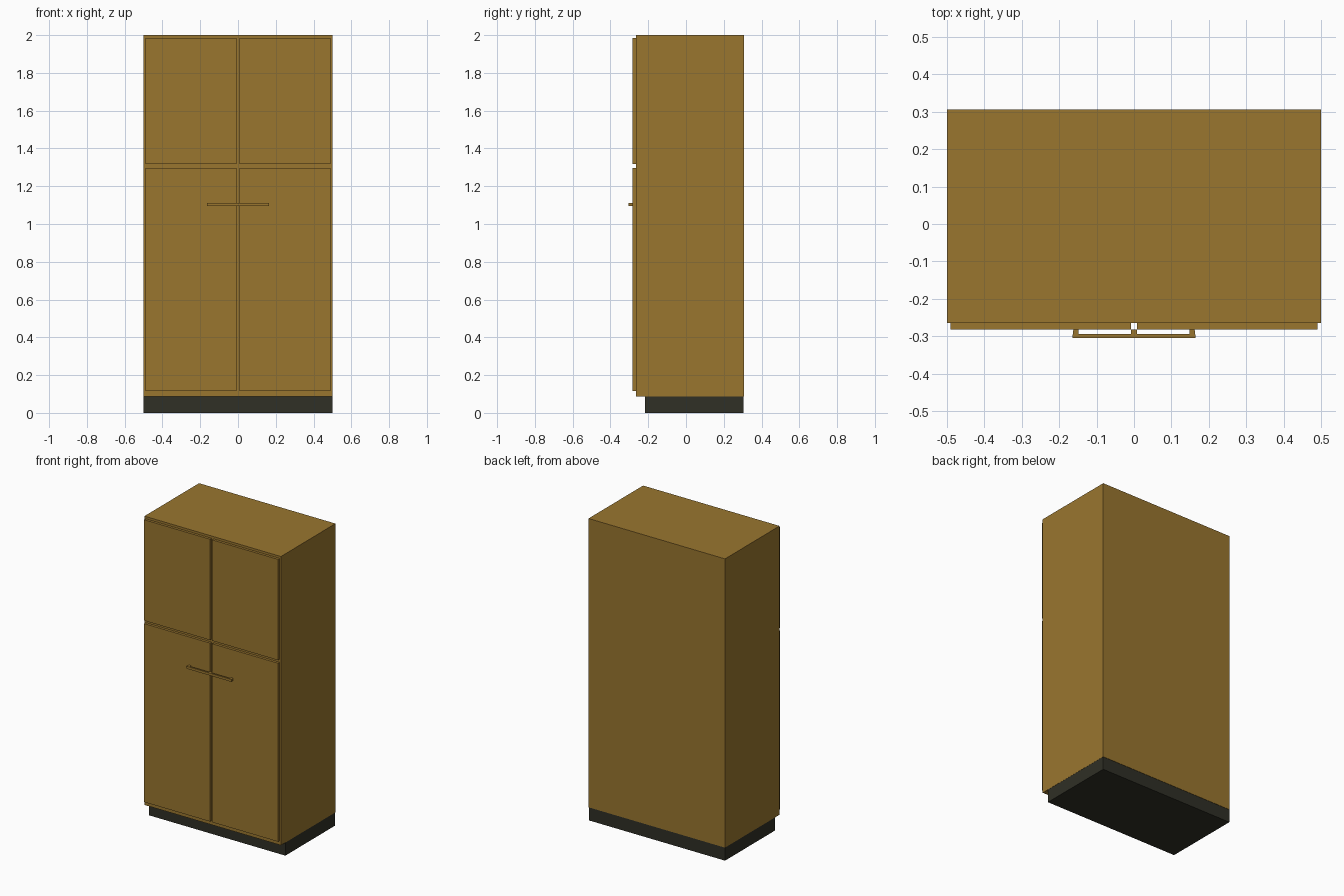
import bpy, bmesh

if "Cube" in bpy.data.objects:
    bpy.data.objects.remove(bpy.data.objects["Cube"])


def material(name, rgb):
    m = bpy.data.materials.new(name)
    m.diffuse_color = (*rgb, 1)
    m.use_nodes = True
    m.node_tree.nodes["Principled BSDF"].inputs["Base Color"].default_value = m.diffuse_color
    return m


wood = material("warm brown wood", (0.32, 0.18, 0.028))
dark = material("dark plinth", (0.029, 0.029, 0.019))


def finish(name, bm, mat):
    bmesh.ops.recalc_face_normals(bm, faces=bm.faces)
    me = bpy.data.meshes.new(name)
    bm.to_mesh(me)
    bm.free()
    me.materials.append(mat)
    ob = bpy.data.objects.new(name, me)
    bpy.context.collection.objects.link(ob)
    return ob


def box(name, x, y, z, mat):
    bm = bmesh.new()
    bmesh.ops.create_cube(bm, size=1)
    for v in bm.verts:
        v.co = [a + (b - a) * (c + 0.5) for (a, b), c in zip((x, y, z), v.co)]
    return finish(name, bm, mat)


def prism(name, outline, z0, z1, mat):
    bm = bmesh.new()
    f = bm.faces.new([bm.verts.new((x, y, z0)) for x, y in outline])
    r = bmesh.ops.extrude_face_region(bm, geom=[f])
    for v in r["geom"]:
        if isinstance(v, bmesh.types.BMVert):
            v.co.z = z1
    return finish(name, bm, mat)


# Recessed plinth, cabinet body and thin back panel
box("plinth", (-0.499, 0.499), (-0.217, 0.304), (0, 0.087), dark)
box("cabinet_body", (-0.5, 0.5), (-0.265, 0.3), (0.087, 2), wood)
box("back_panel", (-0.5, 0.5), (0.3, 0.306), (0.087, 2), wood)

# Four overlay doors, and a bracket handle on each tall lower door
for side, s in (("left", -1), ("right", 1)):
    x = sorted((s * 0.008, s * 0.491))
    box("upper_door_" + side, x, (-0.282, -0.265), (1.317, 1.985), wood)
    box("lower_door_" + side, x, (-0.282, -0.265), (0.115, 1.297), wood)
    outline = [(0, -0.305), (0.165, -0.305), (0.162, -0.282), (0.148, -0.282),
               (0.148, -0.294), (0.008, -0.294), (0.008, -0.282), (0, -0.282)]
    prism("handle_" + side, [(s * px, py) for px, py in outline],
          1.095, 1.111, wood)
